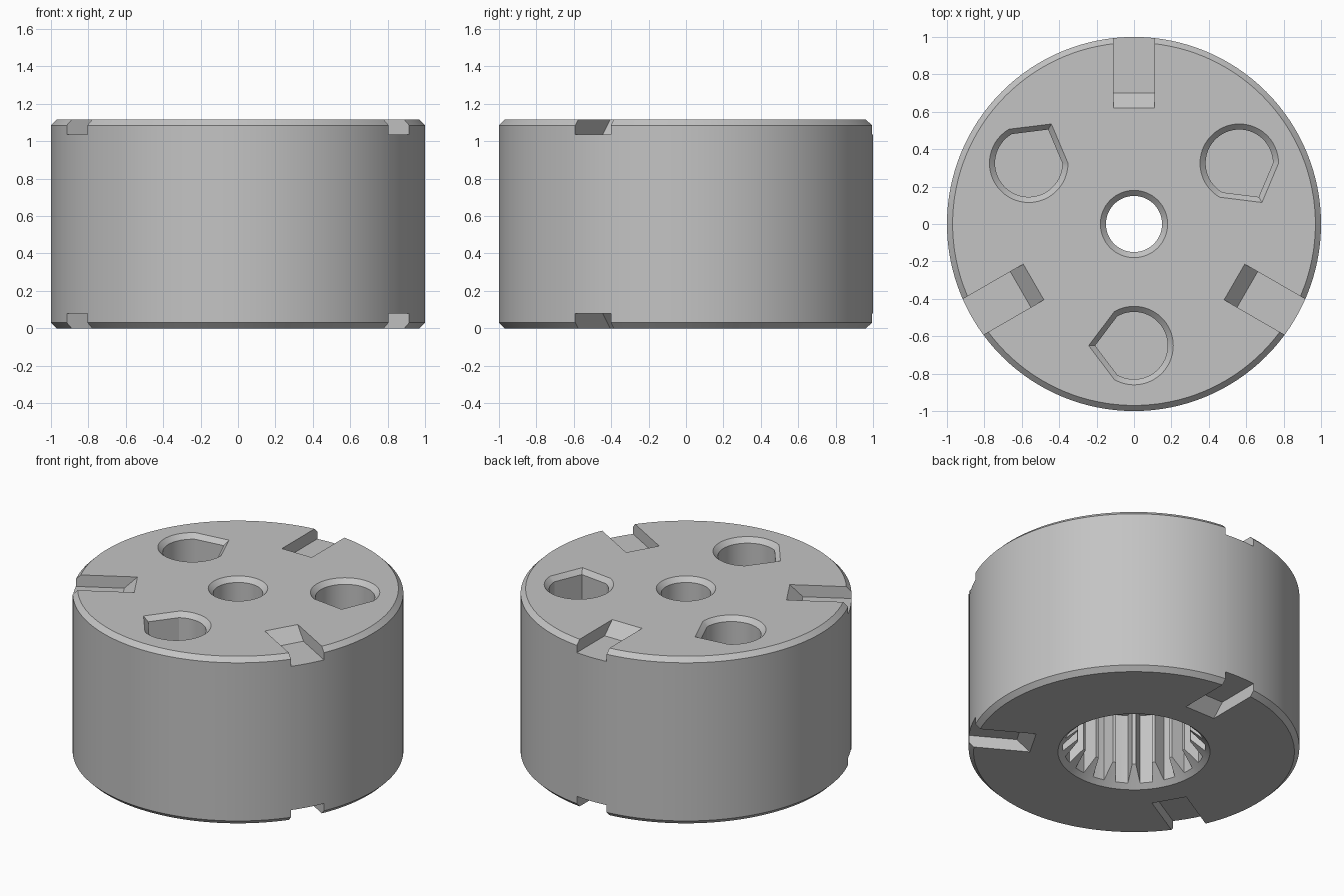
import bpy, bmesh
from math import sin, cos, pi, radians
from mathutils import Matrix

HEIGHT, CHAMFER = 1.115, 0.03

cube = bpy.data.objects.get("Cube")
if cube:
    bpy.data.objects.remove(cube, do_unlink=True)

grey = bpy.data.materials.new("plain_grey")
grey.use_nodes = True
grey.diffuse_color = (0.55, 0.55, 0.55, 1)
grey.node_tree.nodes["Principled BSDF"].inputs["Base Color"].default_value = grey.diffuse_color


def loft(name, sections):
    """Closed solid through (outline, z) sections that share a point count."""
    bm = bmesh.new()
    rings = [[bm.verts.new((x, y, z)) for x, y in outline] for outline, z in sections]
    n = len(rings[0])
    for low, high in zip(rings, rings[1:]):
        for i in range(n):
            j = (i + 1) % n
            bm.faces.new((low[i], low[j], high[j], high[i]))
    bm.faces.new(rings[0][::-1])
    bm.faces.new(rings[-1])
    bmesh.ops.recalc_face_normals(bm, faces=bm.faces)
    mesh = bpy.data.meshes.new(name)
    bm.to_mesh(mesh)
    bm.free()
    mesh.materials.append(grey)
    obj = bpy.data.objects.new(name, mesh)
    bpy.context.collection.objects.link(obj)
    return obj


def circle(r, n=64):
    return [(r * cos(2 * pi * i / n), r * sin(2 * pi * i / n)) for i in range(n)]


def teardrop(r, n=40):
    """Circle with a blunt point towards -x."""
    arc = [radians(-120 + 240 * i / n) for i in range(n + 1)]
    return [(r * cos(a), r * sin(a)) for a in arc] + [(-r / sin(radians(60)), 0)]


def spline(root, tip, teeth=18):
    """Inward teeth that narrow from the root radius to the tip radius."""
    points = []
    for k in range(teeth):
        centre = 360 / teeth * (k + 0.5)
        for offset, r in ((-4.9, root), (-1.8, tip), (1.8, tip), (4.9, root), (10, root)):
            a = radians(centre + offset)
            points.append((r * cos(a), r * sin(a)))
    return points


def mouth(shape, r, bottom):
    """Sections of a top hole with a chamfered mouth."""
    extra = 0.05
    return [(shape(r), bottom), (shape(r), HEIGHT - CHAMFER),
            (shape(r + CHAMFER + extra), HEIGHT + extra)]


def rect(x0, x1, half_width):
    return [(x0, -half_width), (x1, -half_width), (x1, half_width), (x0, half_width)]


# Chamfered drum
body = loft("drum_body", [
    (circle(1 - CHAMFER, 128), 0), (circle(1, 128), CHAMFER),
    (circle(1, 128), HEIGHT - CHAMFER), (circle(1 - CHAMFER, 128), HEIGHT)])

# Splined socket with a conical entry, and the central bore
cutters = [
    loft("socket_cutter", [(spline(0.43, 0.345), -0.1), (spline(0.43, 0.345), 0.5)]),
    loft("socket_entry_cutter", [(circle(0.56), -0.1), (circle(0.26), 0.2)]),
    loft("bore_cutter", mouth(circle, 0.15, 0.4)),
]

for k in range(3):
    # Blind teardrop pockets
    pocket = loft("pocket_cutter", mouth(teardrop, 0.18, 0.55))
    pocket.data.transform(Matrix.Rotation(radians(120 * k), 4, "Z")
                          @ Matrix.Translation((0, -0.65, 0)))
    cutters.append(pocket)

    # Rim slots with a sloped inner end, on both faces
    for floor, face in ((HEIGHT - 0.078, HEIGHT), (0.078, 0)):
        beyond = face + (face - floor)
        slot = loft("slot_cutter", [(rect(0.70, 1.2, 0.11), floor),
                                    (rect(0.54, 1.2, 0.11), beyond)])
        slot.data.transform(Matrix.Rotation(radians(90 + 120 * k), 4, "Z"))
        cutters.append(slot)

bpy.ops.object.select_all(action="DESELECT")
bpy.context.view_layer.objects.active = body
body.select_set(True)
for cutter in cutters:
    cutter.hide_render = True
    cut = body.modifiers.new("cut", "BOOLEAN")
    cut.operation, cut.solver, cut.object = "DIFFERENCE", "EXACT", cutter
    bpy.ops.object.modifier_apply(modifier=cut.name)
    bpy.data.objects.remove(cutter, do_unlink=True)

bpy.ops.object.shade_smooth_by_angle(angle=radians(25))
